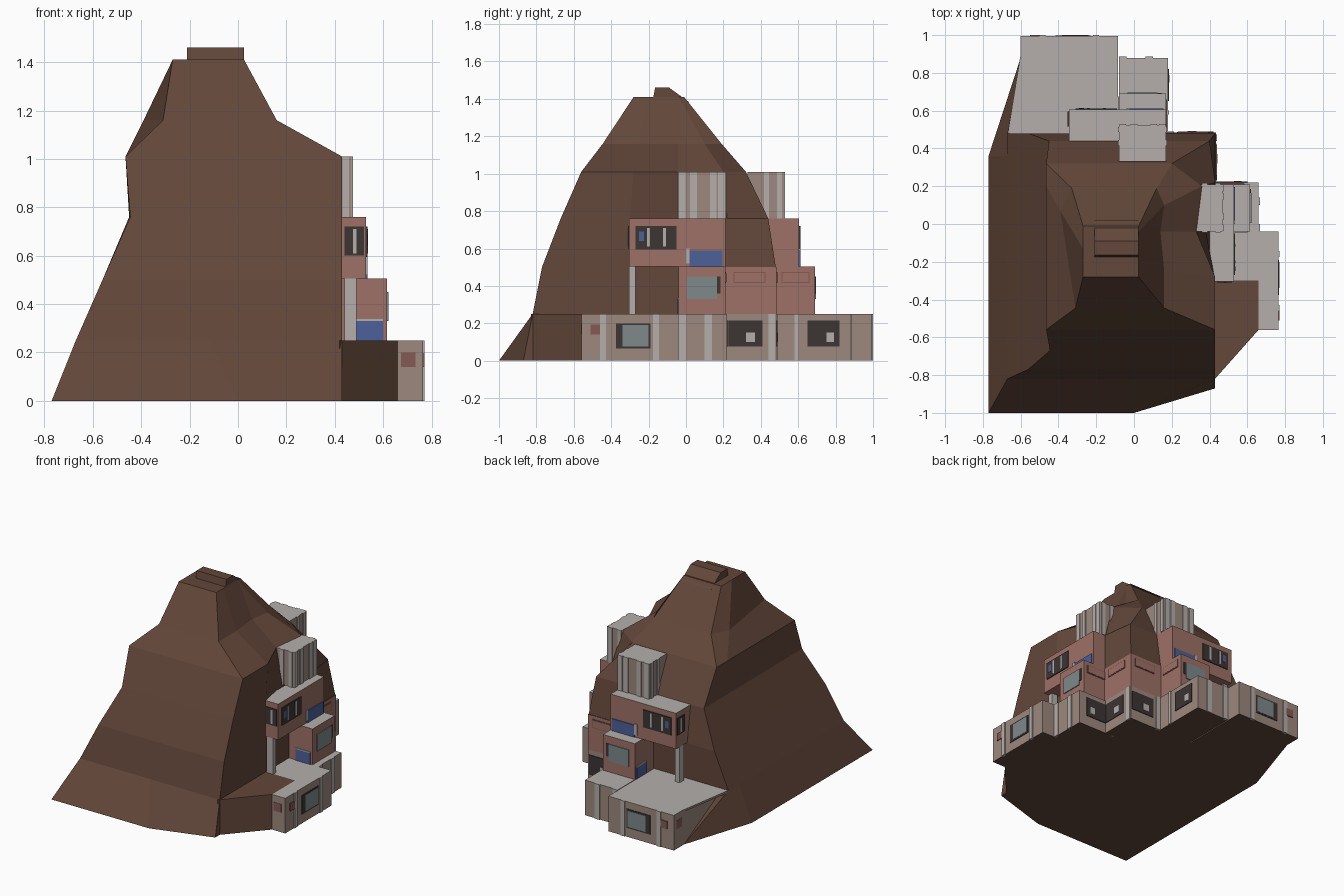
import bpy, bmesh

if "Cube" in bpy.data.objects:
    bpy.data.objects.remove(bpy.data.objects["Cube"])


def material(name, rgb):
    m = bpy.data.materials.new(name)
    m.use_nodes = True
    m.diffuse_color = (*rgb, 1)
    m.node_tree.nodes["Principled BSDF"].inputs["Base Color"].default_value = (*rgb, 1)
    return m


BROWN = material("earth brown", (.125, .063, .042))
GREY = material("roof grey", (.46, .43, .41))
BEIGE = material("wall beige", (.34, .25, .21))
PINK = material("wall pink", (.34, .165, .135))
RED = material("shutter red", (.24, .10, .085))
BLUE = material("awning blue", (.075, .12, .32))
GLASS = material("window glass", (.21, .25, .26))
DARK = material("dark opening", (.045, .036, .034))


def finish(bm, name, mats):
    bmesh.ops.recalc_face_normals(bm, faces=bm.faces)
    # Roofs take the second material, undersides the third
    for f in bm.faces:
        if len(mats) > 1:
            f.material_index = 1 if f.normal.z > .9 else 2 if f.normal.z < -.9 else 0
    me = bpy.data.meshes.new(name)
    bm.to_mesh(me)
    bm.free()
    for m in mats:
        me.materials.append(m)
    ob = bpy.data.objects.new(name, me)
    bpy.context.collection.objects.link(ob)
    return ob


def loft(name, rings, mats):
    bm = bmesh.new()
    loops = [[bm.verts.new(p) for p in ring] for ring in rings]
    n = len(loops[0])
    for a, b in zip(loops, loops[1:]):
        for i in range(n):
            j = (i + 1) % n
            bm.faces.new((a[i], a[j], b[j], b[i]))
    bm.faces.new(loops[0][::-1])
    bm.faces.new(loops[-1])
    return finish(bm, name, mats)


def prism(name, pts, z0, z1, mats):
    return loft(name, [[(x, y, z) for x, y in pts] for z in (z0, z1)], mats)


# Hill: front, gully and back outlines stacked by height
def outline(z, left, front, right, gully, back, top_left):
    f, (gy0, gx, gy1), (bx, by) = front, gully, back
    mid = (left + right) / 2
    return [(left, f, z), (mid, f, z), (right, f, z), (right, gy0, z), (gx, -.04, z),
            (min(right, bx + .16), gy1, z), (bx, by, z), (mid, by, z),
            (top_left[0], by if z else .88, z), (top_left[1], by - .12, z)]


hill = [
    outline(0, -.77, -1, .43, (-.3, .43, .22), (.43, .48), (-.6, -.77)),
    outline(.25, -.67, -.82, .43, (-.3, .43, .22), (.43, .48), (-.67, -.67)),
    outline(.5, -.56, -.77, .43, (-.3, .43, .22), (.43, .48), (-.56, -.56)),
    outline(.76, -.445, -.67, .43, (-.3, .38, .22), (.40, .44), (-.45, -.45)),
    outline(1.01, -.465, -.56, .43, (-.28, .33, .2), (.2, .32), (-.465, -.465)),
    outline(1.16, -.31, -.445, .16, (-.25, .14, .1), (.12, .19), (-.33, -.39)),
    outline(1.41, -.27, -.28, .025, (-.2, .025, -.05), (.025, -.01), (-.27, -.27)),
]
hill[0][1] = (0, -1, 0)
hill[0][2] = (.43, -.87, 0)
loft("hill", hill, [BROWN])
loft("hill_peak", [[(x, -.18, 1.38), (x, -.165, 1.46), (x, -.09, 1.46), (x, .02, 1.38)]
                   for x in (-.21, .025)], [BROWN])
prism("hill_ledge", [(.42, -.83), (.66, -.56), (.66, -.3), (.42, -.3)], 0, .25, [BROWN])

# Corner walls between the two wings
corner = [(.2, .2), (.434, .2), (.434, .484), (.15, .484), (.15, .4)]
prism("corner_ground_wall", corner, 0, .25, [BEIGE, BROWN, BROWN])
prism("corner_upper_wall", corner, .25, .5, [PINK, BROWN, BROWN])


class Wing:
    """Terraced houses, laid out by length u, depth d and height z."""

    def __init__(self, label, place, depths):
        self.label, self.place, self.depths = label, place, depths

    def box(self, name, u, d, z, mats):
        pts = [self.place(a, b) for a, b in
               ((u[0], d[0]), (u[1], d[0]), (u[1], d[1]), (u[0], d[1]))]
        return prism(self.label + "_" + name, pts, z[0], z[1], mats)

    def plate(self, name, u, face, z, mat, t=.006):
        self.box(name, u, (face - .01, face + t), z, [mat])

    def end_plate(self, name, d, u, z, mat, t=.006):
        self.box(name, (u - t, u + t), d, z, [mat])

    def build(self):
        front, ground, second, third, fourth, inner = self.depths
        beige, pink = [BEIGE, GREY, BROWN], [PINK, GREY, PINK]
        # Storeys
        self.box("ground_floor", (-.04, .22), (inner, ground), (0, .25), beige)
        self.box("second_floor", (-.04, .21), (inner, second), (.25, .505), pink)
        self.box("third_floor", (-.305, .21), (inner, third), (.505, .76), pink)
        self.box("top_floor", (-.04, .21), (inner - .08, fourth - .006), (.76, 1.01), beige)
        # Porch pillar under the third floor
        self.box("porch_pillar", (-.305, -.27), (third - .09, third - .04), (.25, .505), [GREY])
        # Upright wall strips
        for u in (-.445, -.16):
            self.plate("ground_strip", (u - .016, u + .016), front, (0, .25), GREY)
        for u in (-.02, .12):
            self.plate("ground_strip", (u - .02, u + .02), ground, (0, .25), GREY)
        for u in (-.02, .04, .145, .19):
            self.plate("top_strip", (u - .018, u + .018), fourth - .006, (.76, 1.01), GREY)
        for d in (fourth - .1, fourth - .03):
            for u in (-.04, .21):
                self.end_plate("top_side_strip", (d - .014, d + .014), u, (.76, 1.01), GREY)
        # Ground floor windows
        self.plate("red_shutter", (-.51, -.455), front, (.14, .195), RED)
        self.plate("window_frame", (-.375, -.19), front, (.065, .2), DARK, .004)
        self.plate("ground_window", (-.34, -.2), front, (.075, .19), GLASS)
        self.end_plate("side_opening", (ground - .23, ground - .06), .22, (.075, .215), DARK)
        self.end_plate("side_pane", (ground - .13, ground - .09), .22, (.1, .15), GREY, .008)
        self.end_plate("side_strip", (ground - .3, ground - .28), .22, (0, .25), GREY)
        self.end_plate("front_shutter", (front - .09, front - .03), -.56, (.14, .2), RED, .002)
        # Second floor windows
        self.plate("second_window", (.005, .165), second, (.33, .45), GLASS)
        self.plate("second_window_edge", (.155, .185), second, (.36, .45), DARK, .004)
        self.end_plate("side_vent_frame", (second - .18, second - .03), .21, (.415, .475), RED, .004)
        self.end_plate("side_vent", (second - .175, second - .035), .21, (.42, .47), PINK)
        self.end_plate("porch_awning", (second - .13, second - .015), -.04, (.25, .33), BLUE)
        self.end_plate("porch_awning_rail", (second - .13, second - .015), -.04, (.33, .338), GREY)
        # Third floor window band and awning
        self.plate("band_opening", (-.27, -.05), third, (.595, .72), DARK)
        for u in (-.2, -.115):
            self.plate("band_mullion", (u - .008, u + .008), third, (.61, .71), GREY, .008)
        self.plate("band_curtain", (-.25, -.225), third, (.64, .69), BLUE, .008)
        self.plate("awning", (.02, .195), third, (.505, .59), BLUE)
        self.plate("awning_rail", (.0, .02), third, (.52, .6), GREY)
        self.end_plate("end_opening", (third - .09, third - .01), -.305, (.6, .72), DARK)
        self.end_plate("end_mullion", (third - .055, third - .04), -.305, (.61, .71), GREY, .008)


side = Wing("side", lambda u, d: (d, u), (.764, .66, .615, .53, .475, .4))
back = Wing("back", lambda u, d: (u - .04, d), (.994, .88, .69, .605, .53, .41))
for wing in (side, back):
    wing.build()

# Lower terraces
terrace = [BEIGE, GREY, BROWN]
side.box("terrace_front", (-.56, -.04), (.655, .764), (0, .25), terrace)
side.box("terrace", (-.3, -.04), (.4, .66), (0, .25), terrace)
back.box("terrace", (-.56, -.045), (.4, .994), (0, .25), terrace)
prism("back_terrace_corner", [(-.6, .47), (-.6, .9), (-.67, .47)], .235, .25, terrace)

# Windows and strips on the corner walls
for flip in (False, True):
    def at(u, z, mat, name, t):
        a, b = (.434 - .01, .434 + t), u
        if flip:
            a, b = (.652 - u[1], .652 - u[0]), (.484 - .01, .484 + t)
        prism(name, [(a[0], b[0]), (a[1], b[0]), (a[1], b[1]), (a[0], b[1])], *z, [mat])
    at((.23, .41), (.075, .215), DARK, "corner_opening", .005)
    at((.32, .37), (.1, .15), GREY, "corner_pane", .008)
    at((.44, .475), (0, .25), GREY, "corner_strip", .005)
    at((.255, .425), (.415, .475), RED, "corner_vent_frame", .004)
    at((.26, .42), (.42, .47), PINK, "corner_vent", .006)
